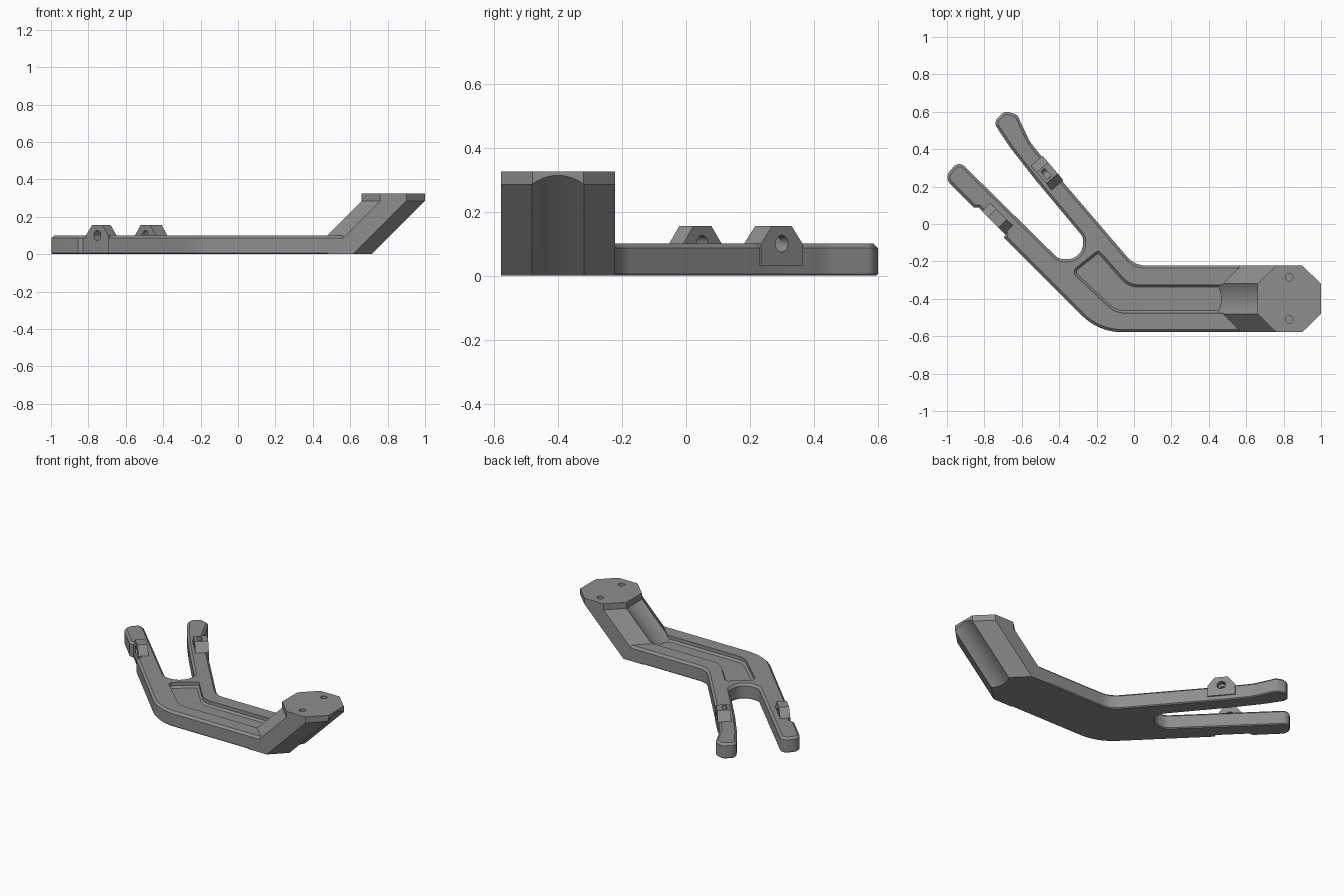
import bpy, bmesh, math
from mathutils import Vector, Matrix

if "Cube" in bpy.data.objects:
    bpy.data.objects.remove(bpy.data.objects["Cube"])

grey = bpy.data.materials.new("grey_plastic")
grey.diffuse_color = (0.27, 0.27, 0.27, 1)
grey.use_nodes = True
grey.node_tree.nodes["Principled BSDF"].inputs["Base Color"].default_value = grey.diffuse_color


def fillet(corners, seg=8):
    """Round each (x, y, radius) corner of a closed outline."""
    out = []
    for i, (x, y, r) in enumerate(corners):
        p = Vector((x, y))
        a = (Vector(corners[i - 1][:2]) - p).normalized()
        b = (Vector(corners[(i + 1) % len(corners)][:2]) - p).normalized()
        if r == 0:
            out.append(p)
            continue
        half = a.angle(b) / 2
        c = p + (a + b).normalized() * r / math.sin(half)
        start = p + a * r / math.tan(half) - c
        end = p + b * r / math.tan(half) - c
        sweep = start.angle_signed(end)
        for k in range(seg + 1):
            out.append(c + Matrix.Rotation(-sweep * k / seg, 2) @ start)
    return out


def obj_from(name, bm):
    bmesh.ops.recalc_face_normals(bm, faces=bm.faces)
    me = bpy.data.meshes.new(name)
    bm.to_mesh(me)
    bm.free()
    me.materials.append(grey)
    ob = bpy.data.objects.new(name, me)
    bpy.context.collection.objects.link(ob)
    return ob


def prism(name, pts, z0, z1, shift=(0, 0), top=0, bottom=0):
    """Extrude an outline upwards, optionally slanted, with chamfered rims."""
    bm = bmesh.new()
    lo = bm.faces.new([bm.verts.new((p[0], p[1], z0)) for p in pts])
    ext = bmesh.ops.extrude_face_region(bm, geom=[lo], use_keep_orig=True)["geom"]
    vs = [g for g in ext if isinstance(g, bmesh.types.BMVert)]
    bmesh.ops.translate(bm, verts=vs, vec=(shift[0], shift[1], z1 - z0))
    for z, w in ((z1, top), (z0, bottom)):
        if w:
            es = [e for e in bm.edges if all(abs(v.co.z - z) < 1e-6 for v in e.verts)]
            bmesh.ops.bevel(bm, geom=es, offset=w, segments=1, affect='EDGES')
    return obj_from(name, bm)


def rod(name, centre, axis, r, length, seg=32):
    bm = bmesh.new()
    m = Matrix.Translation(centre) @ Vector(axis).to_track_quat('Z', 'Y').to_matrix().to_4x4()
    bmesh.ops.create_cone(bm, cap_ends=True, segments=seg, radius1=r, radius2=r,
                          depth=length, matrix=m)
    return obj_from(name, bm)


def cut(ob, cutter):
    mod = ob.modifiers.new("cut", 'BOOLEAN')
    mod.operation, mod.solver, mod.object = 'DIFFERENCE', 'EXACT', cutter
    cutter.hide_render = True
    cutter.hide_set(True)


# Forked flat arm
arm = prism("forked_arm", fillet([
    (0.59, -0.578, 0), (-0.19, -0.578, 0.3), (-0.695, -0.073, 0), (-0.688, -0.054, 0),
    (-0.83, 0.088, 0), (-0.856, 0.088, 0), (-1.015, 0.247, 0.05), (-0.937, 0.339, 0.04),
    (-0.405, -0.185, 0.06), (-0.272, -0.195, 0.085), (-0.272, -0.07, 0.05),
    (-0.53, 0.24, 0.3), (-0.663, 0.41, 0.3), (-0.752, 0.545, 0.04), (-0.69, 0.605, 0.04),
    (-0.625, 0.585, 0.04), (-0.557, 0.44, 0.2), (-0.45, 0.307, 0.3), (0.003, -0.222, 0.13),
    (0.59, -0.222, 0)]), 0, 0.1, top=0.014, bottom=0.006)

# Shallow bent pocket in the arm, with sloping walls
pocket = prism("pocket_cutter", fillet([
    (0.54, -0.475, 0), (-0.1, -0.475, 0.12), (-0.335, -0.255, 0.03), (-0.19, -0.14, 0.02),
    (-0.025, -0.325, 0.1), (0.54, -0.325, 0)]), 0.065, 0.13, bottom=0.012)
cut(arm, pocket)

# Slanted riser and its eight-sided mounting pad
octagon = [(0.66, -0.48), (0.76, -0.578), (0.90, -0.578), (1.0, -0.48),
           (1.0, -0.32), (0.90, -0.222), (0.76, -0.222), (0.66, -0.32)]
riser = prism("slanted_riser", [(x - 0.285, y) for x, y in octagon], 0, 0.285, (0.285, 0))
pad = prism("mounting_pad", octagon, 0.285, 0.325)

# Hollow grooves along both sloping sides of the riser
R, depth = 0.18, 0.02
n = Vector((-1, 0, 1)).normalized()
upper = rod("upper_groove_cutter", Vector((0.66, -0.4, 0.285)) + n * (R - depth),
            (1, 0, 1), R, 2, 64)
lower = rod("lower_groove_cutter", Vector((1, -0.4, 0.285)) - n * (R - depth),
            (1, 0, 1), R, 2, 64)
cut(riser, upper)
cut(riser, lower)
cut(pad, lower)

# Screw holes in the pad
for i, y in enumerate((-0.285, -0.51)):
    hole = rod(f"screw_hole_cutter_{i}", (0.83, y, 0.3), (0, 0, 1), 0.02, 0.1, 20)
    cut(pad, hole)
    cut(riser, hole)


def lug(name, centre, along, outward, width):
    """Tapered ear standing on a prong, with a cross hole."""
    c, a, o = (Vector((*v, 0)) for v in (centre, along, outward))
    a.normalize()
    o.normalize()
    bm = bmesh.new()
    prof = [(-0.085, 0.03), (0.085, 0.03), (0.085, 0.1), (0.04, 0.155), (-0.04, 0.155),
            (-0.085, 0.1)]
    f = bm.faces.new([bm.verts.new(c + a * s + Vector((0, 0, z)) - o * width / 2)
                      for s, z in prof])
    ext = bmesh.ops.extrude_face_region(bm, geom=[f], use_keep_orig=True)["geom"]
    bmesh.ops.translate(bm, verts=[g for g in ext if isinstance(g, bmesh.types.BMVert)],
                        vec=o * (width + 0.002))
    ear = obj_from(name, bm)
    hole = rod(name + "_hole_cutter", c + o * 0.05 + Vector((0, 0, 0.1)), o,
               0.026, width + 0.1, 24)
    cut(ear, hole)
    cut(arm, hole)
    return ear


left_lug = lug("left_lug", (-0.73, 0.03), (-1, 1), (-1, -1), 0.06)
right_lug = lug("right_lug", (-0.465, 0.272), (-0.65, 0.76), (0.76, 0.65), 0.08)

# Nut slot in the top of the right lug
a, o, c = Vector((-0.65, 0.76)), Vector((0.76, 0.65)), Vector((-0.47, 0.268))
slot = prism("nut_slot_cutter", [c + a * s + o * t for s, t in
             ((-0.027, -0.014), (0.027, -0.014), (0.027, 0.014), (-0.027, 0.014))], 0.08, 0.2)
cut(right_lug, slot)

# Smooth the rounded walls, keep the edges sharp
bpy.ops.object.select_all(action='DESELECT')
parts = (arm, riser, pad, left_lug, right_lug)
for ob in parts:
    ob.select_set(True)
    bpy.context.view_layer.objects.active = ob
    bpy.ops.object.convert(target='MESH')
    bpy.ops.object.shade_smooth_by_angle(angle=math.radians(25))
    ob.select_set(False)
